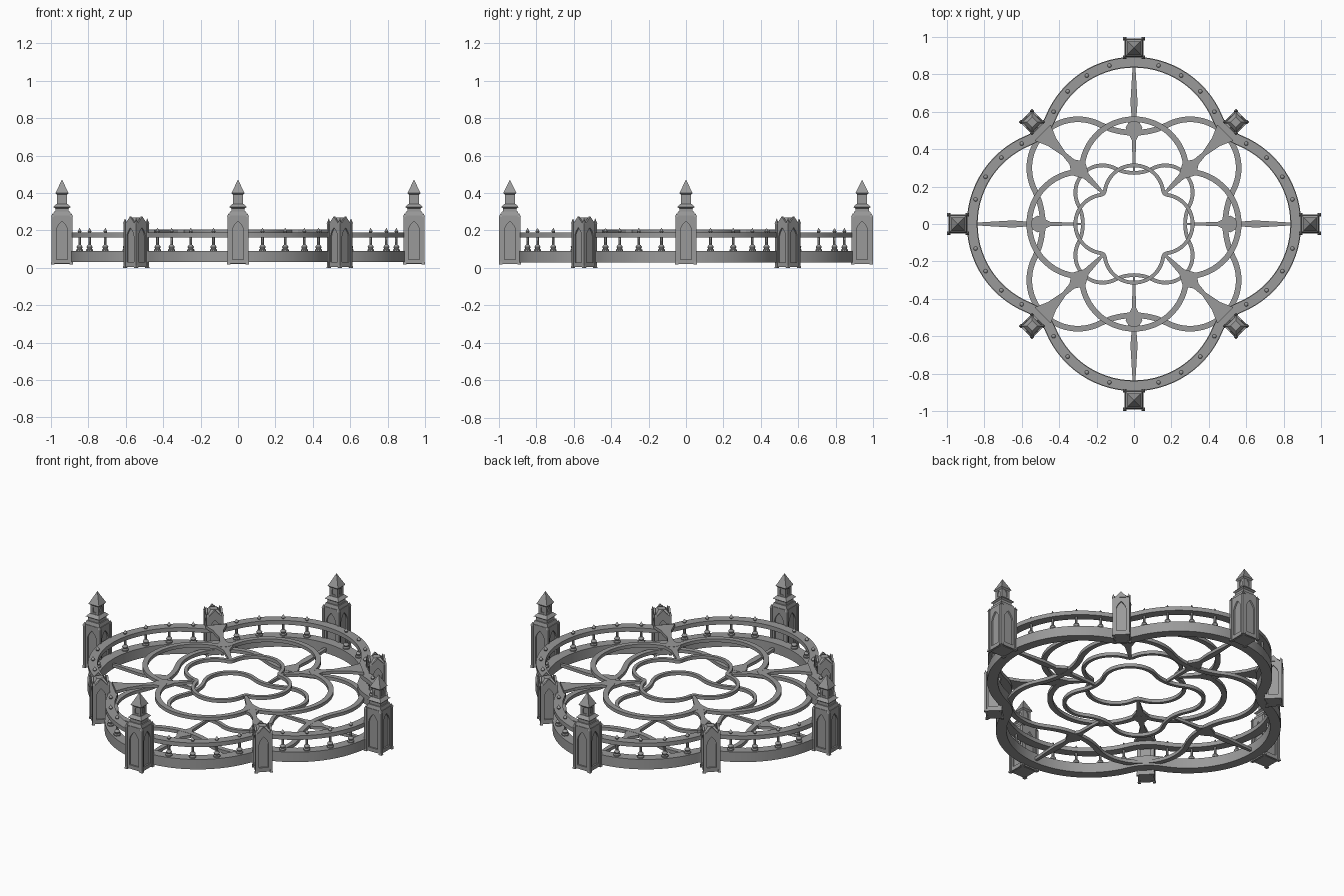
import bpy, bmesh
from math import sin, cos, pi, atan2, sqrt, radians
from mathutils import Matrix, Vector

cube = bpy.data.objects.get("Cube")
if cube:
    bpy.data.objects.remove(cube)

stone = bpy.data.materials.new("grey stone")
stone.use_nodes = True
GREY = (0.32, 0.32, 0.32, 1)
stone.diffuse_color = GREY
stone.node_tree.nodes["Principled BSDF"].inputs["Base Color"].default_value = GREY


def finish(bm, name, smooth=False):
    bmesh.ops.recalc_face_normals(bm, faces=bm.faces)
    mesh = bpy.data.meshes.new(name)
    bm.to_mesh(mesh)
    bm.free()
    mesh.materials.append(stone)
    ob = place(mesh, name)
    if smooth:
        bpy.ops.object.select_all(action='DESELECT')
        ob.select_set(True)
        bpy.context.view_layer.objects.active = ob
        bpy.ops.object.shade_smooth_by_angle(angle=radians(35))
    return ob


def place(mesh, name, matrix=Matrix()):
    ob = bpy.data.objects.new(name, mesh)
    ob.matrix_world = matrix
    bpy.context.collection.objects.link(ob)
    return ob


def quatrefoil(d, R, r, turn=0, scale=1):
    """Four arcs of radius R, centred d from the middle, joined by fillets of radius r."""
    f = (sqrt(2) * d + sqrt(4 * (R + r) ** 2 - 2 * d * d)) / 2 * sqrt(0.5)
    a = atan2(f - d, f)
    pts = []
    for k in range(4):
        rot = Matrix.Rotation(k * pi / 2 + turn, 2)
        for i in range(28):
            t = a + (pi - 2 * a) * i / 28
            pts.append(rot @ Vector((R * cos(t), d + R * sin(t))) * scale)
        for i in range(10):
            t = -a - (pi / 2 - 2 * a) * i / 10
            pts.append(rot @ Vector((-f + r * cos(t), f + r * sin(t))) * scale)
    return pts


def sweep(path, section, name):
    """Sweep a closed (offset, z) section along a closed flat path."""
    bm = bmesh.new()
    rings = []
    for i, p in enumerate(path):
        t = (path[(i + 1) % len(path)] - path[i - 1]).normalized()
        n = Vector((t.y, -t.x))
        rings.append([bm.verts.new((*(p + n * o), z)) for o, z in section])
    for i, ring in enumerate(rings):
        prev = rings[i - 1]
        for j in range(len(section)):
            bm.faces.new((prev[j - 1], prev[j], ring[j], ring[j - 1]))
    return finish(bm, name, True)


def rect(w, z0, z1):
    return [(-w, z0), (w, z0), (w, z1), (-w, z1)]


def prism(bm, pts, depth, matrix):
    """Extrude an outline in local XY along local Z, then transform it."""
    verts = [bm.verts.new((x, y, 0)) for x, y in pts]
    face = bm.faces.new(verts)
    new = bmesh.ops.extrude_face_region(bm, geom=[face], use_keep_orig=True)["geom"]
    top = [v for v in new if isinstance(v, bmesh.types.BMVert)]
    bmesh.ops.translate(bm, verts=top, vec=(0, 0, depth))
    bmesh.ops.transform(bm, verts=verts + top, matrix=matrix)


def frustum(bm, w0, w1, z0, z1, x=0, y=0):
    """Square block tapering from half width w0 to w1."""
    m = Matrix.Translation((x, y, (z0 + z1) / 2)) @ Matrix.Rotation(pi / 4, 4, 'Z')
    bmesh.ops.create_cone(bm, cap_ends=True, segments=4, radius1=w0 * sqrt(2),
                          radius2=w1 * sqrt(2), depth=z1 - z0, matrix=m)


def arch_frames(bm, half, a, z0, z1, sill, spring, apex, depth):
    """Four wall plates, each with a pointed arch opening of half width a."""
    arch = [(a * (1 - t ** 1.7), spring + (apex - spring) * t) for t in (1, 0.75, 0.5, 0.25, 0)]
    outline = [(0, z0), (half, z0), (half, z1), (0, z1)] + arch + [(a, sill), (0, sill)]
    for k in range(4):
        side = (Matrix.Rotation(k * pi / 2, 4, 'Z') @ Matrix.Translation((0, -half + depth, 0))
                @ Matrix.Rotation(pi / 2, 4, 'X'))
        for s in (1, -1):
            prism(bm, [(s * x, y) for x, y in outline], depth, side)


def corner_posts(bm, at, w, z0, z1, tip):
    for x in (-at, at):
        for y in (-at, at):
            frustum(bm, w * 1.4, w, z0, z0 + 0.015, x, y)
            frustum(bm, w, w, z0 + 0.015, z1, x, y)
            frustum(bm, w * 1.3, 0, z1, tip, x, y)


# Boundary wall and handrail
outer = dict(d=0.383, R=0.482, r=0.22)
border = quatrefoil(**outer)
sweep(border, rect(0.029, 0.03, 0.09), "boundary_wall")
sweep(border, rect(0.026, 0.163, 0.188), "handrail")

# Openwork tracery: a raised straight layer over a lower diagonal layer
HIGH, LOW, THICK = 0.185, 0.043, 0.02
for label, s, w in (("large", 1, 0.015), ("small", 0.56, 0.01)):
    sweep(quatrefoil(0.28, 0.28, 0.05, 0, s), rect(w, HIGH, HIGH + THICK), label + "_upper_tracery")
    sweep(quatrefoil(0.424, 0.26, 0.4, pi / 4, s), rect(w, LOW, LOW + THICK), label + "_lower_tracery")

# Tapering spokes with flared crossings, as (distance, half width)
straight = [(0.85, 0.007), (0.65, 0.019), (0.57, 0.013), (0.515, 0.045), (0.45, 0.012), (0.275, 0.005)]
diagonal = [(0.69, 0.06), (0.62, 0.03), (0.53, 0.012), (0.47, 0.018), (0.42, 0.05),
            (0.36, 0.018), (0.24, 0.008)]
for k in range(8):
    pts, z = (diagonal, HIGH) if k % 2 else (straight, LOW)
    bm = bmesh.new()
    prism(bm, pts + [(x, -w) for x, w in reversed(pts)], THICK - 0.002,
          Matrix.Rotation(k * pi / 4, 4, 'Z') @ Matrix.Translation((0, 0, z + 0.001)))
    finish(bm, "upper_spoke" if k % 2 else "lower_spoke")

# Turned balusters with pointed finials
bm = bmesh.new()
profile = [(0, 0.088), (0.019, 0.088), (0.019, 0.097), (0.013, 0.102), (0.017, 0.112), (0.012, 0.12),
           (0.007, 0.124), (0.007, 0.188), (0.011, 0.195), (0, 0.214)]
chain = [bm.verts.new((r, 0, z)) for r, z in profile]
edges = [bm.edges.new(pair) for pair in zip(chain, chain[1:])]
bmesh.ops.spin(bm, geom=chain + edges, axis=(0, 0, 1), cent=(0, 0, 0), angle=2 * pi, steps=10)
bmesh.ops.remove_doubles(bm, verts=bm.verts, dist=0.0001)
first = finish(bm, "baluster", True)
baluster = first.data
bpy.data.objects.remove(first)
for k in range(4):
    for i in (-4, -3, -2, -1, 1, 2, 3, 4):
        t = radians(90 + i * 15.8)
        spot = Vector((outer["R"] * cos(t), outer["d"] + outer["R"] * sin(t), 0))
        place(baluster, "baluster", Matrix.Rotation(k * pi / 2, 4, 'Z') @ Matrix.Translation(spot))

# Tall tower: arched shaft, stepped cap, lantern and spire
bm = bmesh.new()
frustum(bm, 0.043, 0.043, 0.02, 0.275)
arch_frames(bm, 0.052, 0.03, 0.022, 0.28, 0.045, 0.2, 0.25, 0.01)
corner_posts(bm, 0.05, 0.007, 0.018, 0.272, 0.292)
frustum(bm, 0.05, 0.043, 0.275, 0.3)
frustum(bm, 0.036, 0.036, 0.3, 0.318)
frustum(bm, 0.036, 0.046, 0.318, 0.325)
frustum(bm, 0.046, 0.03, 0.325, 0.342)
frustum(bm, 0.022, 0.022, 0.34, 0.4)
arch_frames(bm, 0.027, 0.011, 0.34, 0.4, 0.352, 0.375, 0.39, 0.006)
frustum(bm, 0.027, 0.035, 0.392, 0.4)
frustum(bm, 0.035, 0.0, 0.4, 0.472)
tall = finish(bm, "tall_tower")

# Short tower: arched shaft with gables and corner pinnacles
bm = bmesh.new()
frustum(bm, 0.036, 0.036, 0.005, 0.24)
arch_frames(bm, 0.044, 0.026, 0.004, 0.24, 0.03, 0.17, 0.215, 0.009)
corner_posts(bm, 0.042, 0.006, 0, 0.238, 0.264)
frustum(bm, 0.042, 0.02, 0.24, 0.268)
for k in range(4):
    gable = (Matrix.Rotation(k * pi / 2, 4, 'Z') @ Matrix.Translation((0, -0.036, 0))
             @ Matrix.Rotation(pi / 2, 4, 'X'))
    prism(bm, [(-0.034, 0.238), (0.034, 0.238), (0, 0.275)], 0.011, gable)
short = finish(bm, "short_tower")

# Alternate the towers around the boundary
for k in range(8):
    ob, dist = (short, 0.77) if k % 2 else (tall, 0.941)
    place(ob.data, ob.name.split(".")[0],
          Matrix.Rotation(k * pi / 4, 4, 'Z') @ Matrix.Translation((0, -dist, 0)))
for ob in (tall, short):
    bpy.data.objects.remove(ob)
